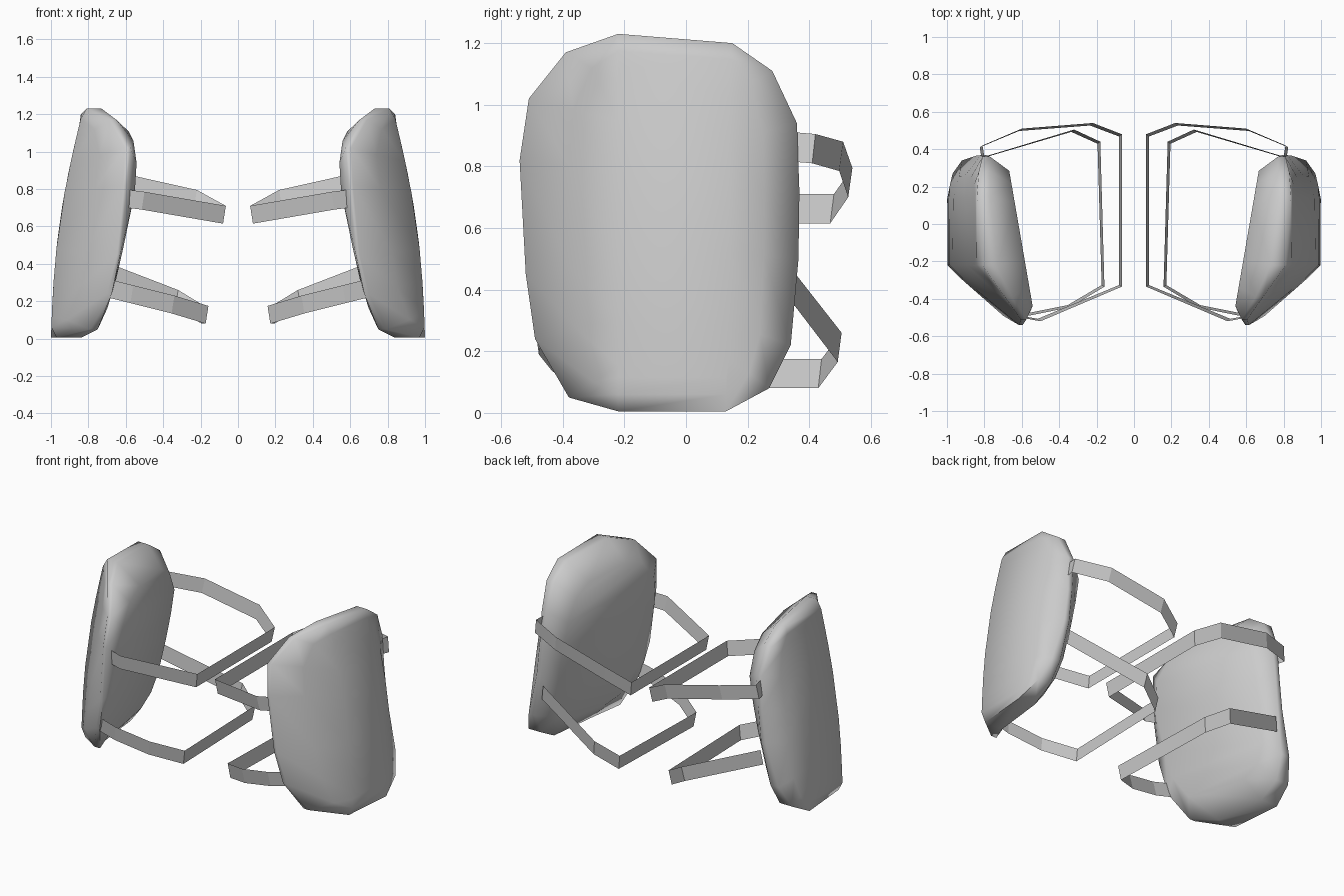
import bpy, bmesh, math

cube = bpy.data.objects.get("Cube")
if cube:
    bpy.data.objects.remove(cube, do_unlink=True)

grey = bpy.data.materials.new("plain_grey")
grey.use_nodes = True
grey.diffuse_color = (0.6, 0.6, 0.6, 1)
bsdf = grey.node_tree.nodes["Principled BSDF"]
bsdf.inputs["Base Color"].default_value = (0.6, 0.6, 0.6, 1)
bsdf.inputs["Roughness"].default_value = 0.7

# Pad rim: (y, z, inner x, outer x), both edges from top to bottom
FRONT = [(-.22, 1.23, .73, .81), (-.39, 1.17, .65, .69), (-.51, 1.02, .575, .605),
         (-.54, .82, .595, .615), (-.52, .45, .63, .65), (-.49, .24, .675, .70),
         (-.38, .05, .75, .79), (-.22, .005, .84, .97)]
BACK = [(.15, 1.20, .77, .84), (.28, 1.11, .77, .83), (.36, .94, .77, .81),
        (.368, .72, .79, .82), (.365, .5, .81, .845), (.34, .22, .86, .92),
        (.27, .08, .88, .97), (.13, .005, .88, 1.0)]
CY, CZ = -.085, .615

# Strap upper edges in plan with the height of the lower edge, front to back
UPPER = [(.58, -.505, .70), (.50, -.52, .69), (.065, -.335, .615), (.065, .48, .615),
         (.22, .54, .70), (.60, .51, .785), (.81, .42, .81), (.80, .36, .815)]
LOWER = [(.68, -.485, .22), (.56, -.49, .19), (.34, -.445, .135), (.158, -.335, .08),
         (.18, .44, .08), (.32, .505, .165), (.80, .36, .35)]


def x_inner(y, z):
    return .54 + .173 * (y + .45) + .2 * max(0, .85 - z)


def x_outer(y, z):
    """Upright shell, cut off at a slant in front and rounded at the back."""
    t = z / 1.2
    base = 1.0 - .15 * t + .035 * math.sin(math.pi * t) - .015 * t * t
    return base - 1.0 * max(0, -.22 - y) - 2.5 * max(0, y - .14) ** 2


def finish(bm, name):
    bmesh.ops.recalc_face_normals(bm, faces=bm.faces)
    me = bpy.data.meshes.new(name)
    bm.to_mesh(me)
    bm.free()
    me.materials.append(grey)
    ob = bpy.data.objects.new(name, me)
    bpy.context.collection.objects.link(ob)
    return ob


def smooth(ob, angle):
    bpy.ops.object.select_all(action='DESELECT')
    ob.select_set(True)
    bpy.context.view_layer.objects.active = ob
    bpy.ops.object.shade_smooth_by_angle(angle=math.radians(angle))


def pad(name, s):
    """Cushion made of nested loops, with both broad faces filled in rows."""
    rim = FRONT + BACK[::-1]
    n = len(rim)
    bm = bmesh.new()
    loops = [[] for _ in range(5)]
    for y, z, xi, xo in rim:
        yi, zi = CY + (y - CY) * .83, CZ + (z - CZ) * .8
        yb, zb = min(max(y, -.22), .14), CZ + (z - CZ) * .82
        ya, za = (y + yb) / 2, (z + zb) / 2
        points = [(x_inner(yi, zi), yi, zi), (xi, y, z), (xo, y, z),
                  (x_outer(ya, za), ya, za), (x_outer(yb, zb), yb, zb)]
        for loop, (px, py, pz) in zip(loops, points):
            loop.append(bm.verts.new((s * px, py, pz)))
    for a, b in zip(loops, loops[1:]):
        for i in range(n):
            j = (i + 1) % n
            bm.faces.new((a[i], a[j], b[j], b[i]))
    for loop in (loops[0], loops[-1]):
        for i in range(n // 2 - 1):
            bm.faces.new((loop[i], loop[i + 1], loop[n - 2 - i], loop[n - 1 - i]))
    smooth(finish(bm, name), 75)


def strap(name, s, path, height=.095):
    """Thin flat band whose lower edge leans in towards the middle of the loop."""
    bm = bmesh.new()
    rows = [(bm.verts.new((s * (x + .015), y * .975, z)),
             bm.verts.new((s * x, y, z + height))) for x, y, z in path]
    for a, b in zip(rows, rows[1:]):
        bm.faces.new((a[0], b[0], b[1], a[1]))
    finish(bm, name)


for side, s in (("left", 1), ("right", -1)):
    pad(side + "_pad", s)
    strap(side + "_upper_strap", s, UPPER)
    strap(side + "_lower_strap", s, LOWER)
